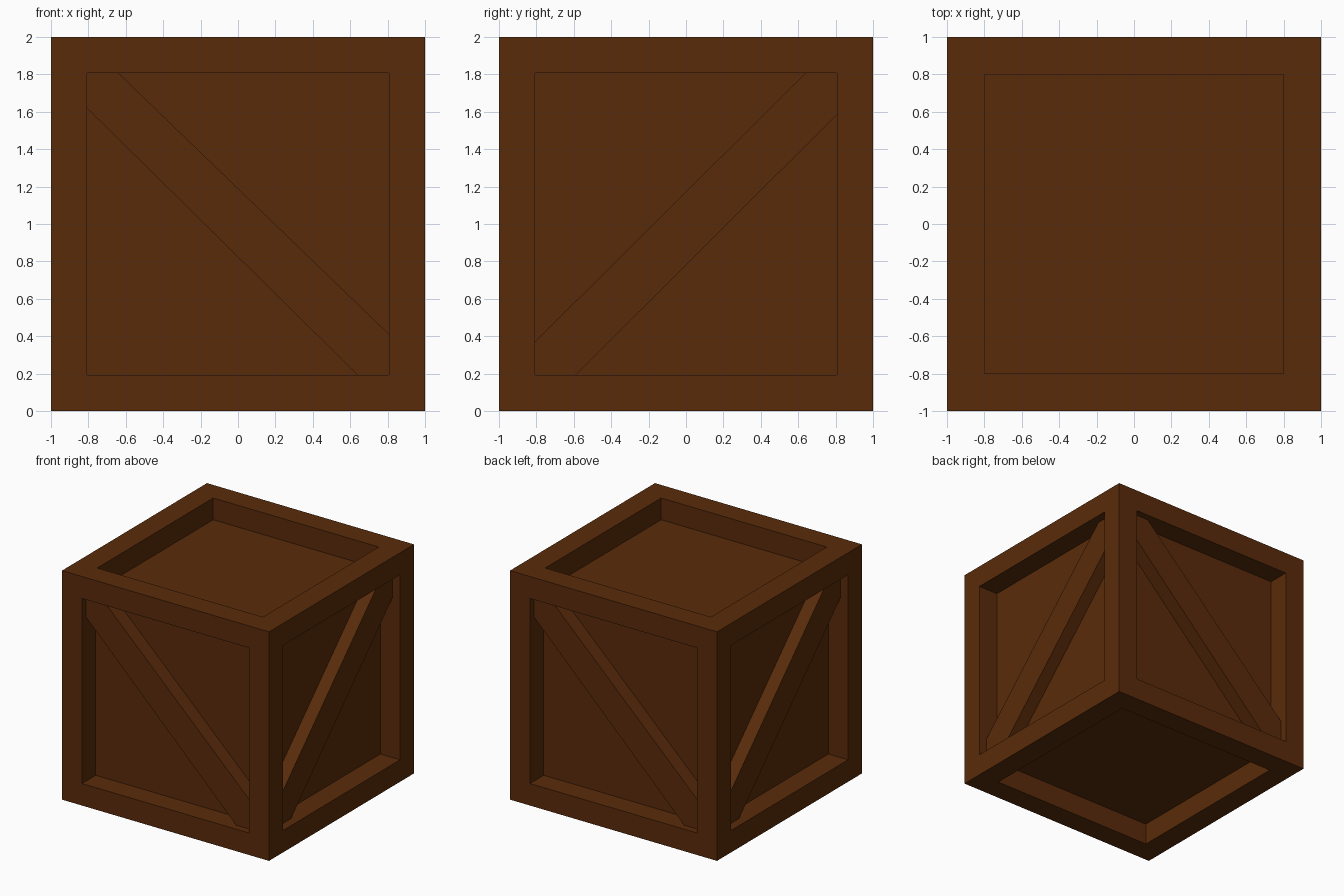
import bpy, bmesh, math
from mathutils import Matrix, Vector

if "Cube" in bpy.data.objects:
    bpy.data.objects.remove(bpy.data.objects["Cube"])

wood = bpy.data.materials.new("dark brown wood")
wood.diffuse_color = (0.1, 0.024, 0.003, 1)
wood.use_nodes = True
wood.node_tree.nodes["Principled BSDF"].inputs["Base Color"].default_value = wood.diffuse_color

DEPTH = 0.19   # how far the panels sit behind the frame


def add_object(name, bm):
    bmesh.ops.recalc_face_normals(bm, faces=bm.faces[:])
    mesh = bpy.data.meshes.new(name)
    bm.to_mesh(mesh)
    bm.free()
    mesh.materials.append(wood)
    obj = bpy.data.objects.new(name, mesh)
    bpy.context.collection.objects.link(obj)
    return obj


# Crate body: a cube whose six faces are inset and pushed in
bm = bmesh.new()
bmesh.ops.create_cube(bm, size=2, matrix=Matrix.Translation((0, 0, 1)))
for face in bm.faces[:]:
    border = 0.2 if abs(face.normal.z) > 0.5 else 0.192
    normal = face.normal.copy()
    bmesh.ops.inset_individual(bm, faces=[face], thickness=border, use_even_offset=True)
    panel = bmesh.ops.extrude_discrete_faces(bm, faces=[face])["faces"][0]
    bmesh.ops.translate(bm, verts=panel.verts[:], vec=-normal * DEPTH)
add_object("crate_body", bm)


# Diagonal braces: clipped strip outline on a side, raised from the panel
def brace(name, outline, angle, setback):
    bm = bmesh.new()
    face = bm.faces.new([bm.verts.new((u, -1 + setback, z)) for u, z in outline])
    ext = bmesh.ops.extrude_face_region(bm, geom=[face])["geom"]
    verts = [g for g in ext if isinstance(g, bmesh.types.BMVert)]
    bmesh.ops.translate(bm, verts=verts, vec=Vector((0, DEPTH - setback + 0.004, 0)))
    bm.transform(Matrix.Rotation(angle, 4, "Z"))
    add_object(name, bm)


E = 0.808
falling = [(-E, 1 + E), (-0.64, 1 + E), (E, 0.41), (E, 1 - E), (0.64, 1 - E), (-E, 1.62)]
rising = [(E, 1 + E), (0.64, 1 + E), (-E, 0.37), (-E, 1 - E), (-0.59, 1 - E), (E, 1.585)]

brace("front_brace", falling, 0, 0.06)
brace("right_brace", rising, math.pi / 2, 0.075)
brace("back_brace", falling, math.pi, 0.06)
brace("left_brace", rising, -math.pi / 2, 0.075)
